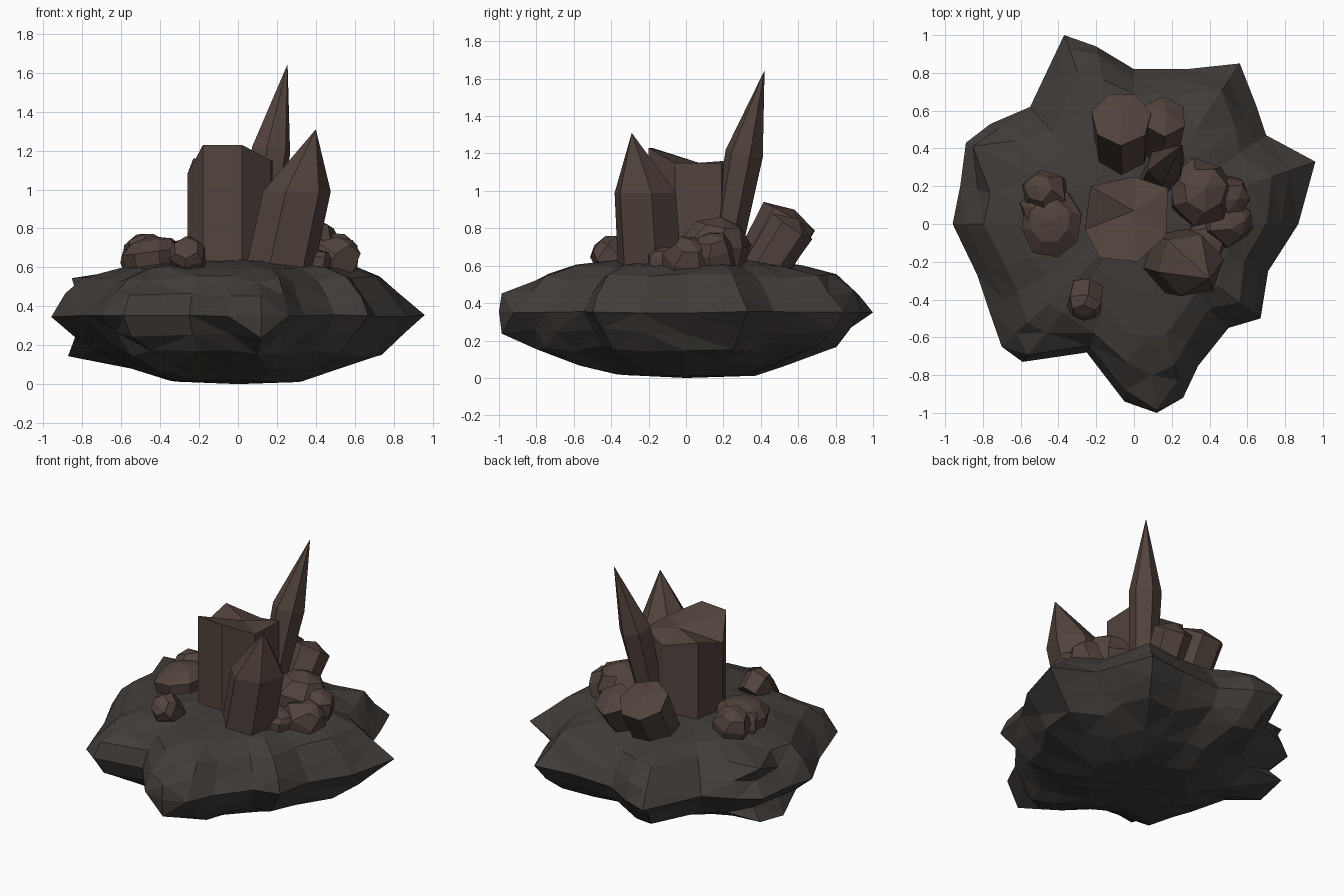
import bpy, bmesh, random
from math import cos, sin, tau
from mathutils import Vector

if "Cube" in bpy.data.objects:
    bpy.data.objects.remove(bpy.data.objects["Cube"])

random.seed(4)

def material(name, col):
    m = bpy.data.materials.new(name)
    m.diffuse_color = (*col, 1)
    m.use_nodes = True
    m.node_tree.nodes["Principled BSDF"].inputs["Base Color"].default_value = m.diffuse_color
    return m

STONE = material("dark_stone", (0.053, 0.046, 0.041))
CRYSTAL = material("brown_crystal", (0.085, 0.057, 0.048))

def loft(name, rings, mat, bottom=None, top=None, triangulate=False):
    """Skin equal-length rings from low to high, ends closed to a point or flat."""
    bm = bmesh.new()
    vs = [[bm.verts.new(p) for p in r] for r in rings]
    n = len(rings[0])
    for a, b in zip(vs, vs[1:]):
        for i in range(n):
            j = (i + 1) % n
            bm.faces.new((a[i], a[j], b[j], b[i]))
    for row, apex in ((vs[0], bottom), (vs[-1], top)):
        if apex is None:
            bm.faces.new(row)
        else:
            c = bm.verts.new(apex)
            for i in range(n):
                bm.faces.new((row[i], row[(i + 1) % n], c))
    bmesh.ops.recalc_face_normals(bm, faces=bm.faces)
    if triangulate:
        bmesh.ops.triangulate(bm, faces=bm.faces)
    me = bpy.data.meshes.new(name)
    bm.to_mesh(me)
    bm.free()
    me.materials.append(mat)
    ob = bpy.data.objects.new(name, me)
    bpy.context.collection.objects.link(ob)
    return ob

def ring(center, axis, r, sides, turn=0, jitter=0, stretch=1):
    """Polygon around an axis, optionally stretched along y."""
    w = Vector(axis).normalized()
    u = Vector((0, 1, 0)).cross(w).normalized()
    v = w.cross(u)
    out = []
    for i in range(sides):
        a = turn + tau * i / sides
        k = r * (1 + random.uniform(-jitter, jitter))
        out.append(Vector(center) + u * k * cos(a) + v * k * stretch * sin(a))
    return out

def crystal(name, base, shoulder, tip, r0, r1, sides=6, turn=0, jitter=0.04, level=False):
    """Leaning prism that ends in a pointed cap."""
    ax = (0, 0, 1) if level else Vector(shoulder) - Vector(base)
    rings = [ring(base, ax, r0, sides, turn), ring(shoulder, ax, r1, sides, turn, jitter)]
    return loft(name, rings, CRYSTAL, None, tip)

# Rock base: star-like outline, scaled per height and rounder towards the middle
outline = [(.96, .33), (.70, .47), (.65, .62), (.56, .85), (.28, .82), (0, .82), (-.2, .94),
           (-.37, 1), (-.55, .62), (-.76, .53), (-.89, .43), (-.92, .2), (-.96, 0),
           (-.83, -.27), (-.77, -.45), (-.70, -.65), (-.59, -.73), (-.25, -.68), (-.05, -.94),
           (.12, -1), (.26, -.92), (.34, -.75), (.5, -.55), (.67, -.5), (.71, -.25), (.87, 0)]
levels = [(.015, .38), (.08, .61), (.16, .81), (.25, .91), (.35, 1), (.45, .93),
          (.54, .82), (.60, .64), (.63, .4)]
spurs = {(2, 10): .96, (2, 11): .95, (6, 10): .96, (3, 19): .985, (5, 19): .985,
         (5, 0): .86, (6, 0): .76}
rings = []
for li, (z, s) in enumerate(levels):
    blend = 0.4 * (1 - s) / 0.6
    row = []
    for i, (x, y) in enumerate(outline):
        r = (x * x + y * y) ** .5
        k = s * (1 + blend * (.83 / r - 1))
        dz = random.uniform(-.006, .006)
        if s < 1:
            k = min(k + random.uniform(-.035, .03), .98)
            if .05 < z < .59:
                dz = random.uniform(-.018, .018)
        k = spurs.get((li, i), k)
        row.append((x * k, y * k, z + dz))
    rings.append(row)
loft("rock_base", rings, STONE, (0, 0, 0), (0, 0, .65), True)

# Broad central block with a tilted broken top
top = [(-.18, -.18, 1.23), (.02, -.20, 1.23), (.17, -.06, 1.15), (.18, .19, 1.15),
       (0, .25, 1.10), (-.23, .20, 1.16), (-.26, -.03, 1.08)]
foot = [(x, y, .55) for x, y, z in top]
loft("central_block", [foot, top], CRYSTAL, None, (0, .07, 1.15))

# Large pointed crystals
crystal("tall_spike", (.09, .19, .55), (.17, .31, 1.20), (.255, .42, 1.645), .08, .105, 6, .3)
crystal("front_right_crystal", (.20, -.19, .52), (.30, -.22, .99), (.40, -.29, 1.31),
        .18, .175, 6, .2, level=True)

# Blunt crystals at the back
crystal("back_block", (-.06, .37, .52), (-.065, .56, .86), (-.07, .58, .90), .15, .165, 7, .2)
crystal("back_side_block", (.13, .38, .52), (.16, .57, .81), (.17, .60, .85), .11, .125, 6, .5)

def gem(name, base, mid, tip, r0, r1, r2, sides=6, turn=0, stretch=1):
    """Stubby gem with a bevelled crown."""
    b, m, t = Vector(base), Vector(mid), Vector(tip)
    ax = t - b
    rings = [ring(b, ax, r0, sides, turn, 0, stretch), ring(m, ax, r1, sides, turn, .06, stretch),
             ring(m.lerp(t, .7), ax, r2, sides, turn + .2, .08, stretch)]
    return loft(name, rings, CRYSTAL, None, t)

# Right-hand cluster
gem("right_gem_large", (.33, .14, .52), (.36, .17, .73), (.38, .19, .86), .15, .18, .12, 7)
gem("right_gem_outer", (.44, .0, .52), (.51, .02, .65), (.59, .02, .74), .13, .14, .08, 6, .4)
gem("right_gem_back", (.44, .17, .52), (.51, .14, .69), (.55, .13, .77), .12, .12, .08, 6, .9)
gem("right_gem_low", (.36, -.1, .52), (.38, -.10, .66), (.39, -.10, .70), .12, .12, .09, 6, .1)

# Left-hand cluster
gem("left_gem_large", (-.42, .02, .52), (-.44, .01, .68), (-.45, .02, .76), .15, .165, .11, 8, .2, 1.12)
gem("left_gem_back", (-.44, .14, .54), (-.48, .17, .68), (-.52, .20, .77), .12, .125, .08, 6, .7)
gem("left_gem_outer", (-.48, .08, .54), (-.52, .08, .66), (-.55, .09, .72), .09, .1, .06, 5, .3)

# Small lone gem at the front left
gem("small_front_gem", (-.25, -.34, .6), (-.26, -.43, .68), (-.27, -.49, .71), .09, .1, .07, 6, .2)
